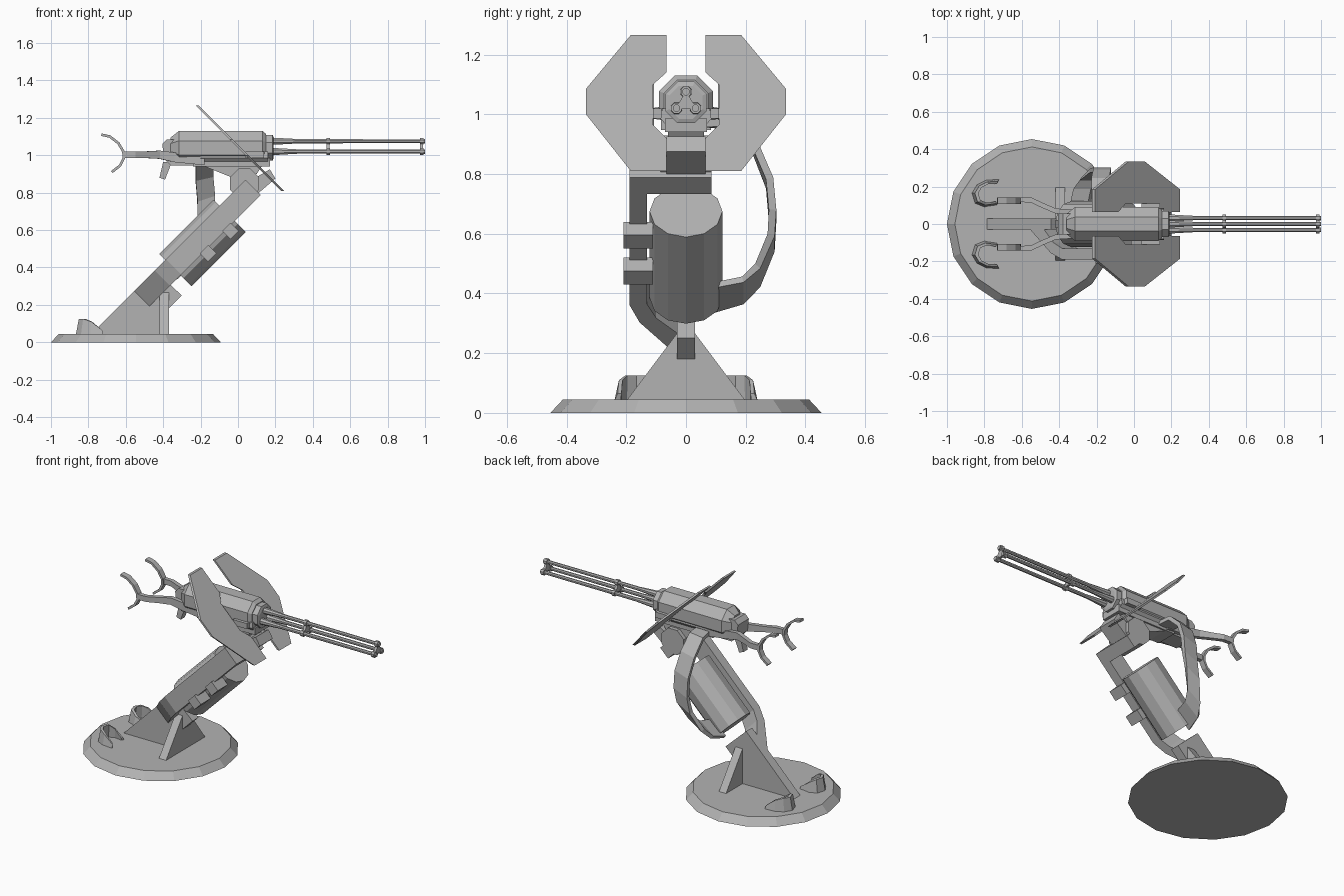
import bpy, bmesh
from math import sin, cos, pi
from mathutils import Vector

if "Cube" in bpy.data.objects:
    bpy.data.objects.remove(bpy.data.objects["Cube"])

grey = bpy.data.materials.new("dark_grey")
grey.diffuse_color = (0.45, 0.45, 0.45, 1)
grey.use_nodes = True
grey.node_tree.nodes["Principled BSDF"].inputs["Base Color"].default_value = grey.diffuse_color


def obj(name, verts, faces):
    me = bpy.data.meshes.new(name)
    me.from_pydata([tuple(v) for v in verts], [], faces)
    bm = bmesh.new()
    bm.from_mesh(me)
    bmesh.ops.recalc_face_normals(bm, faces=bm.faces)
    bm.to_mesh(me)
    bm.free()
    me.materials.append(grey)
    o = bpy.data.objects.new(name, me)
    bpy.context.collection.objects.link(o)
    return o


def loft(name, rings):
    """Skin a list of equal-size vertex rings and cap both ends."""
    n = len(rings[0])
    faces = [list(range(n)), list(range((len(rings) - 1) * n, len(rings) * n))]
    for k in range(len(rings) - 1):
        for i in range(n):
            j = (i + 1) % n
            faces.append([k * n + i, k * n + j, (k + 1) * n + j, (k + 1) * n + i])
    return obj(name, [v for r in rings for v in r], faces)


def side(a, b, c):      # profile in x,z extruded along y
    return Vector((a, c, b))


def facing(a, b, c):    # profile in y,z extruded along x
    return Vector((c, a, b))


def slanted(a, b, c):   # a = x+z along the 45 degree arm, b = y, c = z-x
    return Vector(((a - c) / 2, b, (a + c) / 2))


def prism(name, pts, lo, hi, frame=side):
    return loft(name, [[frame(a, b, c) for a, b in pts] for c in (lo, hi)])


def rect(a0, a1, b0, b1):
    return [(a0, b0), (a1, b0), (a1, b1), (a0, b1)]


def lathe(name, centre, axis, u, stations, n=8, turn=0.5):
    """Faceted turned part: stations are (distance along axis, radius)."""
    centre, axis, u = Vector(centre), Vector(axis).normalized(), Vector(u).normalized()
    v = axis.cross(u)
    ang = [2 * pi * (i + turn) / n for i in range(n)]
    return loft(name, [[centre + axis * d + (u * cos(t) + v * sin(t)) * r for t in ang]
                       for d, r in stations])


def strip(name, path, widths, thick):
    """Flat band along a path; widths are the half-width vectors at each point."""
    p = [Vector(q) for q in path]
    rings = []
    for i, q in enumerate(p):
        w = Vector(widths[i])
        t = (p[min(i + 1, len(p) - 1)] - p[max(i - 1, 0)]).cross(w).normalized() * thick / 2
        rings.append([q + w + t, q - w + t, q - w - t, q + w - t])
    return loft(name, rings)


X, Y, Z = (1, 0, 0), (0, 1, 0), (0, 0, 1)

# Base disc, central fin and cross gusset
lathe("base_disc", (-0.546, 0, 0), Z, X, [(0, 0.454), (0.045, 0.412)], 16, 0)
prism("base_fin", [(-0.785, 0.045), (-0.37, 0.045), (-0.37, 0.18), (-0.30, 0.25),
                   (-0.445, 0.385)], -0.03, 0.03)
prism("base_gusset", [(-0.2, 0.04), (0.2, 0.04), (0.02, 0.28), (-0.02, 0.28)],
      -0.42, -0.37, facing)

# Heel cups on the base
cup = [(-0.72, 0.24, 0.065), (-0.79, 0.235, 0.11), (-0.84, 0.21, 0.125),
       (-0.867, 0.165, 0.125), (-0.85, 0.11, 0.125), (-0.80, 0.09, 0.10), (-0.73, 0.10, 0.06)]
for s, tag in ((1, "left"), (-1, "right")):
    c = Vector((-0.76, 0.165, 0))
    rings = []
    for x, y, h in cup:
        ring = []
        for scale, z in ((1, 0.04), (0.85, h), (0.68, h), (0.72, 0.04)):
            q = c + (Vector((x, y, 0)) - c) * scale
            ring.append((q.x, s * q.y, z))
        rings.append(ring)
    loft("heel_cup_" + tag, rings)

# Cranked support arm with top crosspiece
prism("support_arm", [(-0.28, -0.03), (-0.06, -0.155), (0.06, -0.19), (0.91, -0.19),
                      (0.91, 0.085), (0.80, 0.085), (0.80, -0.13), (0.06, -0.13),
                      (-0.03, -0.1), (-0.13, -0.03)], 0.665, 0.83, slanted)

# Ammunition drum and the clamps that hold it
lathe("drum", (-0.335, 0, 0.385), (1, 0, 1), Y, [(0, 0.122), (0.41, 0.122)], 12, 0)
for i, a in enumerate((0.27, 0.51)):
    prism("drum_clamp_%d" % i, rect(a, a + 0.09, -0.21, -0.11), 0.59, 0.68, slanted)

# Feed belt from drum to gun
belt = [(-0.17, 0.05, 0.97), (-0.18, 0.15, 0.965), (-0.18, 0.235, 0.88), (-0.17, 0.28, 0.77),
        (-0.17, 0.29, 0.66), (-0.19, 0.285, 0.57), (-0.24, 0.24, 0.46), (-0.27, 0.19, 0.41),
        (-0.29, 0.09, 0.385)]
strip("feed_belt", belt, [(0.047, 0, 0.042 * i / 8) for i in range(9)], 0.025)

# Elbow joint, cradle and shield bracket
lathe("elbow_joint", (0.035, 0, 0.85), Y, X, [(-0.085, 0.085), (0.085, 0.085)], 8)
prism("cradle", [(-0.19, 0.945), (0.13, 0.945), (0.10, 0.90), (0.03, 0.86), (-0.03, 0.88)],
      -0.06, 0.06)
prism("cradle_rail", rect(-0.24, 0.17, 0.94, 0.985), -0.07, 0.07)
prism("shield_bracket", [(0.06, 0.86), (0.10, 0.79), (0.20, 0.875), (0.17, 0.925)], -0.065, 0.065)

# Split shield leaning back at 45 degrees
plate = [(0.065, 1.265), (0.185, 1.265), (0.335, 1.085), (0.335, 1.0), (0.185, 0.81),
         (0.065, 0.81), (0.065, 0.92), (0.11, 0.965), (0.11, 1.10), (0.065, 1.14)]
for s, tag in ((1, "left"), (-1, "right")):
    prism("shield_" + tag, plate, 1.041, 1.057,
          lambda a, b, c, s=s: Vector((c - b, s * a, b)))

# Gun housing, receiver and grip
lathe("gun_housing", (0, 0, 1.04), X, Y,
      [(-0.36, 0.06), (-0.35, 0.068), (-0.315, 0.098), (0.13, 0.098), (0.15, 0.08)])
lathe("barrel_collar", (0, 0, 1.04), X, Y, [(0.14, 0.07), (0.15, 0.075), (0.185, 0.075), (0.19, 0.06)])
prism("receiver", [(-0.08, 1.02), (-0.085, 0.985), (-0.055, 0.95), (0.055, 0.95),
                   (0.085, 0.985), (0.08, 1.02)], -0.20, 0.16, facing)
prism("rear_block", [(-0.405, 1.06), (-0.38, 1.085), (-0.2, 1.085), (-0.2, 0.945),
                     (-0.36, 0.945), (-0.395, 0.98)], -0.055, 0.055)
prism("side_lug", rect(-0.11, 0.11, 0.985, 1.02), 0.04, 0.14, facing)
prism("grip", [(-0.40, 0.965), (-0.355, 0.96), (-0.39, 0.87), (-0.42, 0.88)], -0.022, 0.022)

# Three barrels with spacer clamps
spots = [(0, 0.035), (0.032, -0.02), (-0.032, -0.02)]
for i, (y, z) in enumerate(spots):
    c = (0, y, 1.04 + z)
    lathe("barrel_%d" % i, c, X, Y, [(0.15, 0.021), (0.2, 0.02), (0.33, 0.012), (0.997, 0.011)])
    for x in (0.472, 0.972):
        lathe("barrel_ring_%d" % i, c, X, Y, [(x, 0.019), (x + 0.02, 0.019)])
    lathe("muzzle_%d" % i, c, X, Y, [(0.985, 0.013), (1.0, 0.013)])
for x in (0.474, 0.974):
    prism("barrel_spacer", [(y * 1.1, 1.04 + z * 1.1) for y, z in spots], x, x + 0.016, facing)

# Shoulder stocks with curved rests
stock = [(-0.18, 0.07), (-0.34, 0.065), (-0.42, 0.07), (-0.49, 0.10), (-0.55, 0.128), (-0.61, 0.13)]
rest = [(-0.73, 1.11), (-0.685, 1.10), (-0.64, 1.065), (-0.613, 1.02), (-0.61, 0.985),
        (-0.63, 0.945), (-0.675, 0.91)]
for s, tag in ((1, "left"), (-1, "right")):
    half = [0.028, 0.026, 0.022, 0.018, 0.017, 0.017]
    strip("stock_" + tag, [(x, s * y, 0.975 + 0.028 * min(1, i / 2)) for i, (x, y) in enumerate(stock)],
          [(0, 0, h) for h in half], 0.026)
    strip("shoulder_rest_" + tag, [(x, s * 0.125, z) for x, z in rest], [(0, 0.018, 0)] * 7, 0.014)
